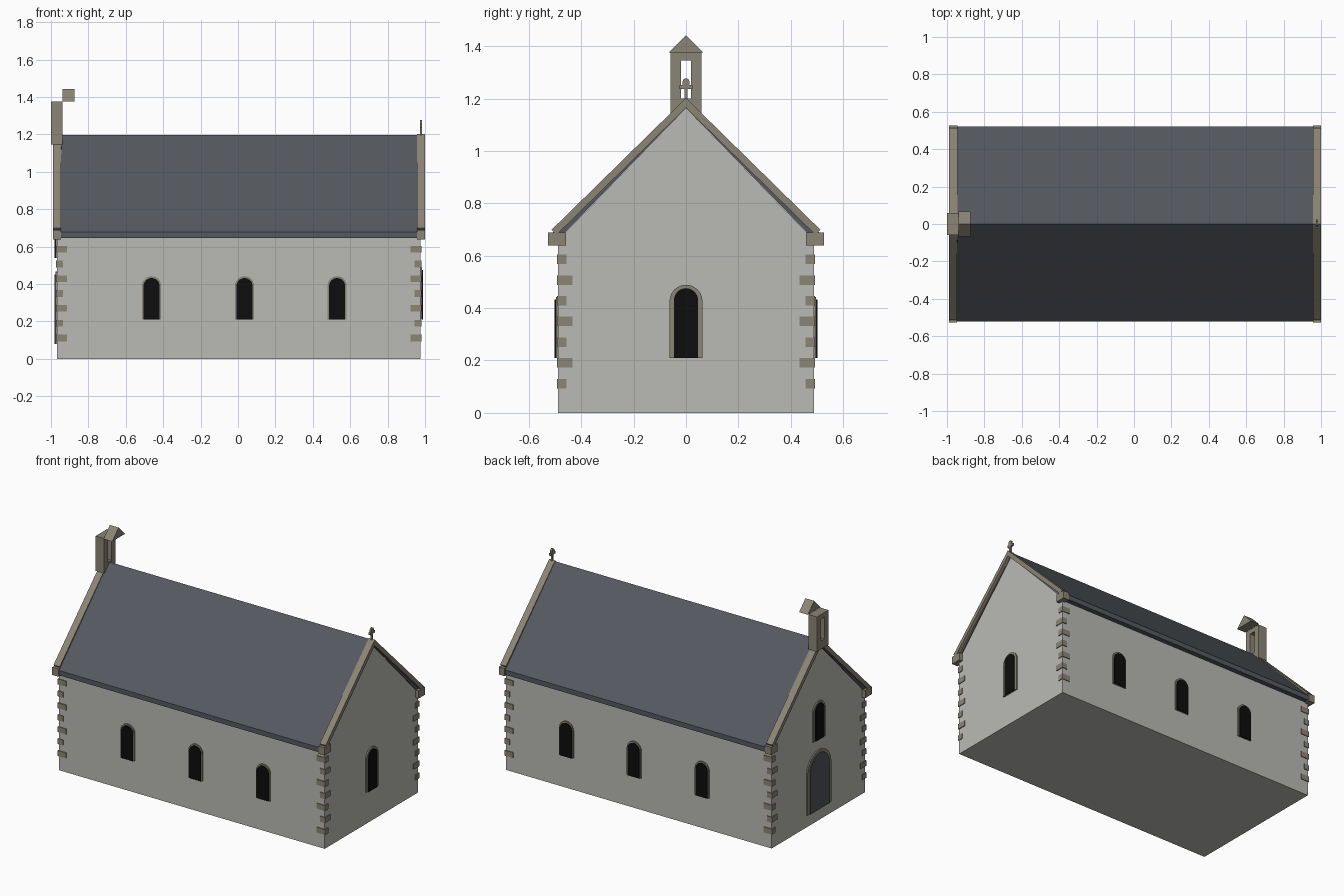
import bpy, bmesh, math
from mathutils import Matrix, Vector

old = bpy.data.objects.get("Cube")
if old:
    bpy.data.objects.remove(old, do_unlink=True)


def material(name, rgb):
    m = bpy.data.materials.new(name)
    m.use_nodes = True
    m.diffuse_color = (*rgb, 1)
    m.node_tree.nodes["Principled BSDF"].inputs["Base Color"].default_value = (*rgb, 1)
    return m


PLASTER = material("pale grey wall", (0.49, 0.49, 0.46))
STONE = material("warm grey stone", (0.26, 0.235, 0.18))
SLATE = material("blue grey slate", (0.09, 0.10, 0.115))
GLASS = material("black glass", (0.004, 0.004, 0.004))
DOOR = material("dark slate door", (0.08, 0.09, 0.10))

# Quarter turns that carry the front face (-y) to each side
FRONT, RIGHT, BACK, LEFT = 0, 1, 2, 3
X0, X1, YW = -0.968, 0.976, 0.488


def prism(name, outline, d0, d1, mat, side=RIGHT):
    """Extrude a (sideways, z) outline between two outward distances on a side."""
    turn = Matrix.Rotation(side * math.pi / 2, 3, "Z")
    bm = bmesh.new()
    near, far = ([bm.verts.new(turn @ Vector((u, -d, z))) for u, z in outline]
                 for d in (d0, d1))
    bm.faces.new(near)
    bm.faces.new(far)
    for i in range(len(near)):
        j = (i + 1) % len(near)
        bm.faces.new((near[i], near[j], far[j], far[i]))
    bmesh.ops.recalc_face_normals(bm, faces=bm.faces)
    mesh = bpy.data.meshes.new(name)
    bm.to_mesh(mesh)
    bm.free()
    mesh.materials.append(mat)
    obj = bpy.data.objects.new(name, mesh)
    bpy.context.collection.objects.link(obj)
    return obj


def box(name, x, y, z, mat):
    return prism(name, [(y[0], z[0]), (y[1], z[0]), (y[1], z[1]), (y[0], z[1])],
                 x[0], x[1], mat)


def mirrored(half):
    """Complete an outline from its +y half, skipping points on the axis."""
    return half + [(-u, z) for u, z in reversed(half) if u > 0]


def arch(centre, half, bottom, top, steps=12):
    spring = top - half
    curve = [(centre + half * math.cos(math.pi * i / steps),
              spring + half * math.sin(math.pi * i / steps)) for i in range(steps + 1)]
    return [(centre - half, bottom), (centre + half, bottom)] + curve


def opening(name, side, wall, centre, bottom, frame, pane, mat):
    """Stone surround plate with a raised pane; frame and pane are (half width, top)."""
    prism(name + "_surround", arch(centre, frame[0], bottom, frame[1]),
          wall - 0.001, wall + 0.008, STONE, side)
    prism(name + "_pane", arch(centre, pane[0], bottom, pane[1]),
          wall + 0.005, wall + 0.0135, mat, side)


# Walls with gables
prism("walls", mirrored([(0, 1.163), (YW, 0.66), (YW, 0)]), X0, X1, PLASTER)

# Slate roof with a short eaves face
roof = [(0, 1.197), (0.52, 0.677), (0.52, 0.645), (0.47, 0.645), (0.47, 0.68), (0, 1.163)]
prism("roof", roof + [(-u, z) for u, z in reversed(roof[1:-1])], X0 - 0.004, X1 + 0.004, SLATE)

# Gable copings and the kneeler blocks at their feet
coping = [(0, 1.202), (0.513, 0.699), (0.495, 0.679), (0, 1.164)]
for end, x0, x1 in (("left_end", -0.99, -0.945), ("right_end", 0.957, 1.0)):
    prism("coping_" + end, coping + [(-u, z) for u, z in reversed(coping[1:-1])],
          x0, x1, STONE)
    for s in (-1, 1):
        box("kneeler_" + end, (x0, x1), sorted((s * 0.458, s * 0.526)), (0.638, 0.689), STONE)

# Corner stones, long and short turn about
OUT = 0.005
for i in range(7):
    z = 0.112 + i * 0.079
    lx, ly = (0.055, 0.032) if i % 2 == 0 else (0.032, 0.055)
    for wall, sx in ((X0, -1), (X1, 1)):
        for sy in (-1, 1):
            box("corner_stone", sorted((wall + sx * OUT, wall - sx * lx)),
                sorted((sy * (YW + OUT), sy * (YW - ly))), (z - 0.018, z + 0.018), STONE)

# Side windows
for x in (-0.462, 0.035, 0.53):
    for side, s in ((FRONT, 1), (BACK, -1)):
        opening("side_window", side, YW, s * x, 0.21, (0.051, 0.442), (0.043, 0.432), GLASS)

# Gable windows and door
opening("right_window", RIGHT, X1, 0, 0.21, (0.063, 0.489), (0.046, 0.476), GLASS)
opening("left_window", LEFT, -X0, 0, 0.54, (0.063, 0.79), (0.046, 0.777), GLASS)
opening("door", LEFT, -X0, 0, 0.08, (0.125, 0.468), (0.1, 0.45), DOOR)

# Bellcote: two piers, sill, lintel and cap
TX = (-1.0, -0.938)
for s in (-1, 1):
    box("bellcote_pier", TX, sorted((s * 0.02, s * 0.06)), (1.145, 1.375), STONE)
box("bellcote_sill", TX, (-0.02, 0.02), (1.145, 1.2), STONE)
box("bellcote_lintel", TX, (-0.02, 0.02), (1.345, 1.375), STONE)
prism("bellcote_cap", mirrored([(0, 1.442), (0.066, 1.375)]), -0.937, -0.873, STONE)

# Gable cross with a rounded head
CX = (0.972, 0.984)
box("cross_post", CX, (-0.006, 0.006), (1.19, 1.262), STONE)
box("cross_arms", CX, (-0.024, 0.024), (1.236, 1.252), STONE)
prism("cross_head", arch(0, 0.013, 1.25, 1.277), CX[0], CX[1], STONE)
